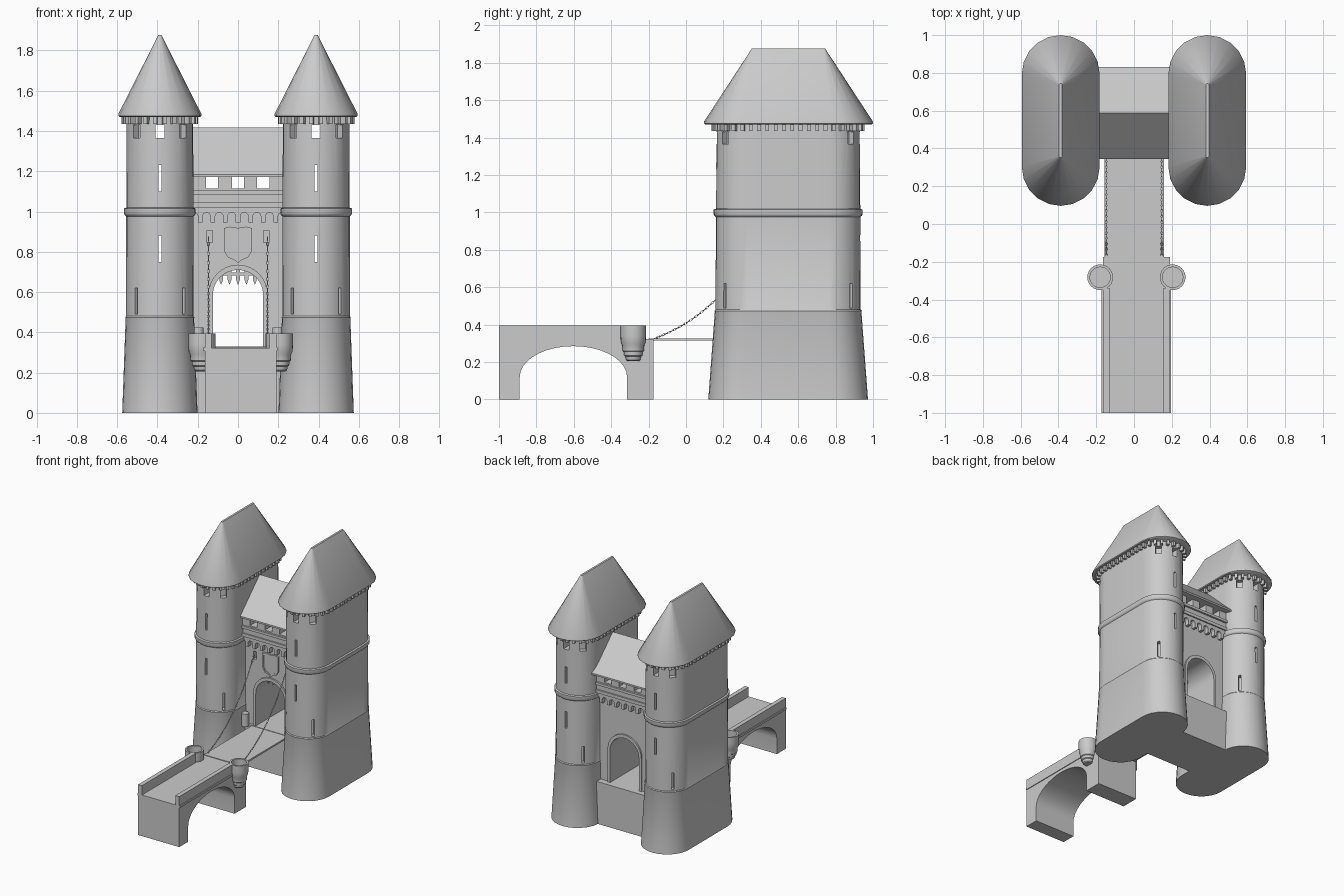
import bpy, bmesh
from math import sin, cos, pi
from mathutils import Vector, Matrix

if "Cube" in bpy.data.objects:
    bpy.data.objects.remove(bpy.data.objects["Cube"], do_unlink=True)

stone = bpy.data.materials.new("grey stone")
stone.use_nodes = True
stone.diffuse_color = (0.6, 0.6, 0.6, 1)
stone.node_tree.nodes["Principled BSDF"].inputs["Base Color"].default_value = (0.6, 0.6, 0.6, 1)


# ---- helpers ----
def loft(bm, rings, closed=False):
    """Skin matching rings of points; cap the ends unless closed."""
    vs = [[bm.verts.new(p) for p in r] for r in rings]
    n = len(vs[0])
    pairs = list(zip(vs, vs[1:])) + ([(vs[-1], vs[0])] if closed else [])
    for a, b in pairs:
        for i in range(n):
            bm.faces.new((a[i], a[(i + 1) % n], b[(i + 1) % n], b[i]))
    if not closed:
        bm.faces.new(vs[0])
        bm.faces.new(vs[-1])


def prism(bm, pts, axis, a, b):
    """Extrude a 2D outline along x, y or z from a to b."""
    place = {"x": lambda p, d: (d, p[0], p[1]),
             "y": lambda p, d: (p[0], d, p[1]),
             "z": lambda p, d: (p[0], p[1], d)}[axis]
    loft(bm, [[place(p, d) for p in pts] for d in (a, b)])


def box(bm, x0, x1, y0, y1, z0, z1):
    prism(bm, [(x0, y0), (x1, y0), (x1, y1), (x0, y1)], "z", z0, z1)


def turned_box(bm, centre, direction, depth, width, z0, z1):
    """Upright box whose depth points along a horizontal direction."""
    c, d = Vector(centre), Vector(direction).normalized()
    s = Vector((-d.y, d.x)) * width / 2
    d = d * depth / 2
    prism(bm, [c - d - s, c + d - s, c + d + s, c - d + s], "z", z0, z1)


def finish(bm, name, smooth=True):
    bmesh.ops.recalc_face_normals(bm, faces=bm.faces)
    me = bpy.data.meshes.new(name)
    bm.to_mesh(me)
    bm.free()
    ob = bpy.data.objects.new(name, me)
    bpy.context.scene.collection.objects.link(ob)
    me.materials.append(stone)
    if smooth:
        shade(ob)
    return ob


def shade(ob):
    bpy.ops.object.select_all(action="DESELECT")
    ob.select_set(True)
    bpy.context.view_layer.objects.active = ob
    bpy.ops.object.shade_smooth_by_angle(angle=0.6)


def cut(ob, bm):
    """Subtract a cutter mesh from an object."""
    cutter = finish(bm, "cutter", False)
    cutter.hide_render = True
    mod = ob.modifiers.new("openings", "BOOLEAN")
    mod.operation, mod.solver, mod.object = "DIFFERENCE", "EXACT", cutter
    bpy.ops.object.select_all(action="DESELECT")
    ob.select_set(True)
    bpy.context.view_layer.objects.active = ob
    bpy.ops.object.modifier_apply(modifier=mod.name)
    bpy.data.objects.remove(cutter, do_unlink=True)
    shade(ob)


def stadium(cx, cy, r, h, z, n=14):
    """Round-ended outline, long in y."""
    ring = []
    for side in (1, -1):
        for i in range(n + 1):
            t = pi * i / n
            ring.append((cx + side * r * cos(t), cy + side * (h + r * sin(t)), z))
    return ring


def arch(r, base, spring, n=16, rise=None):
    """Open arch line from the right foot to the left foot."""
    rise = rise or r
    return ([(r, base)] + [(r * cos(pi * i / n), spring + rise * sin(pi * i / n))
                           for i in range(n + 1)] + [(-r, base)])


# ---- twin towers ----
TX, TY = 0.388, 0.546
for side, label in ((1, "left"), (-1, "right")):
    cx = side * TX
    bm = bmesh.new()
    loft(bm, [stadium(cx, TY, r, h, z) for z, r, h in (
        (0, .187, .24), (.468, .17, .222), (.474, .172, .222), (.48, .168, .22),
        (.98, .167, .219), (1.475, .165, .218))])
    tower = finish(bm, label + "_tower")

    # arrow slits and top windows
    bm = bmesh.new()
    for z0, z1, w in ((.75, .88, .016), (1.10, 1.23, .016), (1.365, 1.43, .045)):
        box(bm, cx - w / 2, cx + w / 2, TY - .6, TY + .6, z0, z1)
    for sx in (1, -1):
        for sy in (1, -1):
            at = (cx + sx * .115, TY + sy * (.22 + .115))
            turned_box(bm, at, (sx, sy), .07, .018, .49, .62)
            turned_box(bm, at, (sx, sy), .07, .045, 1.365, 1.43)
    cut(tower, bm)

    # string course around the middle
    bm = bmesh.new()
    loft(bm, [stadium(cx, TY, r, .22, z) for z, r in (
        (.975, .165), (.982, .174), (.99, .178), (1.015, .178), (1.02, .165))])
    finish(bm, label + "_tower_band")

    # corbels below the eave
    bm = bmesh.new()
    for sx in (1, -1):
        for i in range(10):
            y = TY - .2 + .4 * i / 9
            turned_box(bm, (cx + sx * .17, y), (sx, 0), .04, .02, 1.435, 1.475)
        for i in range(12):
            t = pi * (i + .5) / 12
            d = Vector((cos(t), sx * sin(t)))
            turned_box(bm, Vector((cx, TY + sx * .22)) + d * .17, d, .04, .02, 1.435, 1.475)
    finish(bm, label + "_tower_corbels", False)

    # hipped round-ended roof
    bm = bmesh.new()
    loft(bm, [stadium(cx, TY + .002, r, h, z, 10) for z, r, h in (
        (1.47, .2, .244), (1.475, .206, .246), (1.485, .206, .246), (1.876, .008, .188))])
    finish(bm, label + "_tower_roof")

# ---- gatehouse ----
WF, WB = .41, .75
bm = bmesh.new()
box(bm, -.25, .25, .39, .80, 0, .33)
finish(bm, "gate_base", False)

bm = bmesh.new()
prism(bm, [(.25, .33)] + arch(.125, .33, .585) + [(-.25, .33), (-.25, 1.05), (.25, 1.05)],
      "y", WF, WB)
wall = finish(bm, "gate_wall")
bm = bmesh.new()
for s in (1, -1):
    box(bm, s * .14 - .013, s * .14 + .013, WF - .05, WF + .05, .845, .905)
cut(wall, bm)

for face, d, label in ((WF, -1, "front"), (WB, 1, "back")):
    # moulding around the arch
    bm = bmesh.new()
    prism(bm, arch(.146, .33, .59) + arch(.125, .33, .585)[::-1], "y", face, face + d * .012)
    finish(bm, label + "_arch_moulding")

    # scalloped corbel table
    bm = bmesh.new()
    outline = [(.25, 1.025)]
    step = .0625
    for i in range(8):
        c = .21875 - i * step
        outline += [(c + .02, .955), (c + .019, .945)] if i == 0 else [(c + .02, .945)]
        outline += [(c + .02 * cos(pi * k / 8), .975 + .02 * sin(pi * k / 8)) for k in range(9)]
        outline += [(c - .02, .945)]
    outline += [(-.25, 1.025)]
    prism(bm, outline, "y", face, face + d * .035)
    finish(bm, label + "_corbel_table", False)

    # ledges
    bm = bmesh.new()
    for z0, z1, out in ((1.02, 1.045, .045), (1.085, 1.105, .05)):
        y0, y1 = sorted((face - d * .02, face + d * out))
        box(bm, -.25, .25, y0, y1, z0, z1)
    finish(bm, label + "_ledges", False)

# gallery with three openings
bm = bmesh.new()
box(bm, -.25, .25, .375, .785, 1.04, 1.115)
for x0, x1 in ((-.25, -.16), (-.10, -.03), (.03, .095), (.157, .25)):
    box(bm, x0, x1, .375, .785, 1.115, 1.18)
finish(bm, "gallery", False)

bm = bmesh.new()
prism(bm, [(.345, 1.172), (.83, 1.172), (.83, 1.185), (.587, 1.418), (.345, 1.185)], "x", -.25, .25)
finish(bm, "gate_roof", False)

# portcullis
bm = bmesh.new()
for i in range(-2, 3):
    x = i * .042
    prism(bm, [(x - .009, .73), (x - .009, .66), (x, .635), (x + .009, .66), (x + .009, .73)],
          "y", .49, .508)
box(bm, -.125, .125, .492, .506, .682, .698)
finish(bm, "portcullis", False)

# blank shield with a raised rim
half = [(0, .918), (.04, .925), (.069, .918), (.067, .80), (.05, .772), (.02, .76)]
outline = half + [(0, .745)] + [(-x, z) for x, z in half[:0:-1]]
inner = [(x * .84, .84 + (z - .84) * .84) for x, z in outline]
bm = bmesh.new()
prism(bm, outline, "y", WF, WF - .012)
shield = finish(bm, "shield", False)
bm = bmesh.new()
prism(bm, inner, "y", WF - .006, WF - .03)
cut(shield, bm)

# small guard posts beside the gate
for s, label in ((1, "left"), (-1, "right")):
    bm = bmesh.new()
    bmesh.ops.create_cone(bm, cap_ends=True, segments=16, radius1=.026, radius2=.026, depth=.1,
                          matrix=Matrix.Translation((s * .197, .37, .375)))
    finish(bm, label + "_guard_post")

# ---- drawbridge and chains ----
bm = bmesh.new()
box(bm, -.155, .16, -.2, .42, .314, .327)
finish(bm, "drawbridge", False)


def chain_point(t):
    return Vector((0, -.17 + t, .325 + .38 * t + .5 * t * t + .84 * t ** 3))


for s, label in ((1, "left"), (-1, "right")):
    bm = bmesh.new()
    count = 40
    for k in range(count):
        a, b = chain_point(.58 * k / count), chain_point(.58 * (k + 1) / count)
        along = (b - a).normalized()
        across = Vector((1, 0, 0))
        normal = along.cross(across)
        if k % 2:
            across, normal = normal, across
        mid = (a + b) / 2 + Vector((s * .147, 0, 0))
        rings = []
        for i in range(8):
            u = 2 * pi * i / 8
            out = along * cos(u) * .012 + across * sin(u) * .005
            rings.append([mid + out * (1 + .2 * cos(v)) + normal * .0022 * sin(v)
                          for v in (0, pi / 2, pi, 3 * pi / 2)])
        loft(bm, rings, True)
    finish(bm, label + "_chain")

# ---- fixed bridge ----
BX, HW = .013, .178
bm = bmesh.new()
under = [(y - .602, z) for y, z in arch(.287, 0, .12, 18, .165)]
prism(bm, [(-.175, 0), (-.175, .322), (-1, .322), (-1, 0)] + under[::-1], "x", BX - HW, BX + HW)
finish(bm, "bridge_arch")

for s, label in ((1, "left"), (-1, "right")):
    edge = BX + s * HW
    bm = bmesh.new()
    x0, x1 = sorted((edge, edge - s * .034))
    box(bm, x0, x1, -1, -.34, .315, .395)
    x0, x1 = sorted((edge - .01 * s, edge + .006 * s))
    box(bm, x0, x1, -1, -.34, .308, .325)
    finish(bm, label + "_parapet", False)

    # corbelled lookout turret, open on top
    bm = bmesh.new()
    profile = ((.205, .03), (.212, .038), (.23, .042), (.235, .049), (.255, .051), (.26, .057),
               (.29, .059), (.305, .066), (.34, .068), (.395, .068), (.395, .054), (.325, .054))
    loft(bm, [[(edge + s * .014 + r * cos(2 * pi * i / 24), -.282 + r * sin(2 * pi * i / 24), z)
               for i in range(24)] for z, r in profile])
    finish(bm, label + "_turret")
